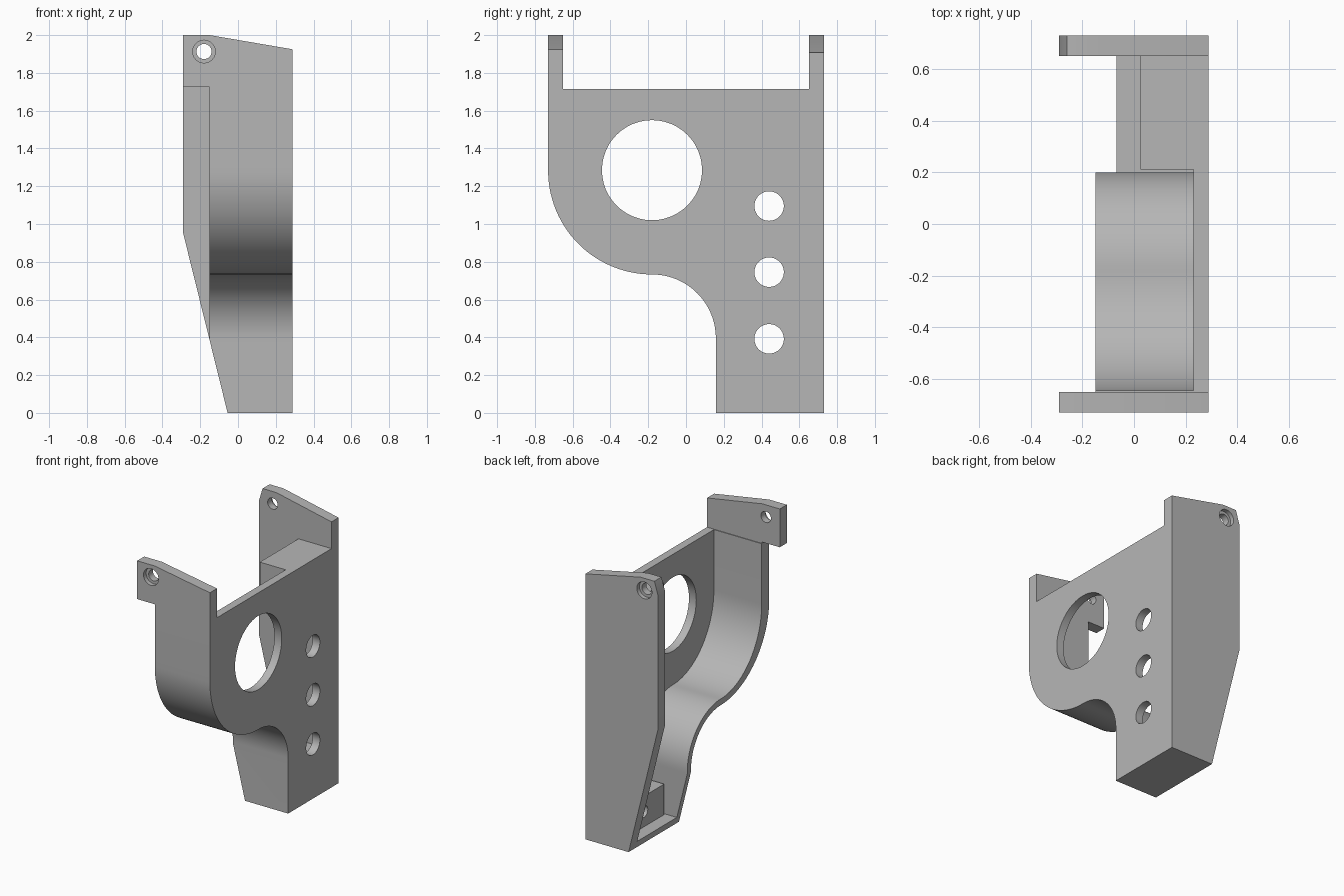
import bpy, bmesh
from math import sin, cos, pi
from mathutils import Vector

old = bpy.data.objects.get("Cube")
if old:
    bpy.data.objects.remove(old, do_unlink=True)

grey = bpy.data.materials.new("plain grey")
grey.use_nodes = True
grey.diffuse_color = (0.47, 0.47, 0.47, 1)
grey.node_tree.nodes["Principled BSDF"].inputs["Base Color"].default_value = (0.47, 0.47, 0.47, 1)


def prism(name, points, axis, low, high):
    """Extrude a flat outline: (y, z) points along x, or (x, z) points along y."""
    def place(p, d):
        return (d, p[0], p[1]) if axis == "x" else (p[0], d, p[1])
    bm = bmesh.new()
    face = bm.faces.new([bm.verts.new(place(p, low)) for p in points])
    out = bmesh.ops.extrude_face_region(bm, geom=[face])
    verts = [v for v in out["geom"] if isinstance(v, bmesh.types.BMVert)]
    shift = Vector(place((0, 0), high - low))
    bmesh.ops.translate(bm, vec=shift, verts=verts)
    bmesh.ops.recalc_face_normals(bm, faces=bm.faces)
    mesh = bpy.data.meshes.new(name)
    bm.to_mesh(mesh)
    bm.free()
    mesh.materials.append(grey)
    ob = bpy.data.objects.new(name, mesh)
    bpy.context.collection.objects.link(ob)
    return ob


def arc(cu, cz, ru, rz, start, end, n=28):
    return [(cu + ru * cos(start + (end - start) * i / n),
             cz + rz * sin(start + (end - start) * i / n)) for i in range(n + 1)]


def cylinder(name, u, z, r, axis, low, high):
    return prism(name, arc(u, z, r, r, 0, 2 * pi, 48)[:-1], axis, low, high)


def combine(target, tool, operation):
    mod = target.modifiers.new("combine", "BOOLEAN")
    mod.operation = operation
    mod.solver = "EXACT"
    mod.object = tool
    bpy.context.view_layer.update()
    result = bpy.data.meshes.new_from_object(
        target.evaluated_get(bpy.context.evaluated_depsgraph_get()))
    target.modifiers.clear()
    target.data = result
    bpy.data.objects.remove(tool, do_unlink=True)


LEFT, RIM, PLATE = 0.288, -0.15, 0.23
TOP = 1.715

# Shell: outer outline with an S-shaped underside
outer = [(0.69, 0), (0.69, TOP), (-0.73, TOP)]
outer += arc(-0.18, 1.283, 0.55, 0.55, pi, 1.5 * pi)
outer += arc(-0.18, 0.395, 0.338, 0.338, pi / 2, 0)[1:] + [(0.158, 0)]
bracket = prism("bracket", outer, "x", RIM, LEFT)

# Cavity leaving the side plate, rim and floor
inner = [(0.8, 0.05), (0.8, 2.2), (-0.645, 2.2)]
inner += arc(-0.18, 1.283, 0.465, 0.505, pi, 1.5 * pi)
inner += arc(-0.18, 0.395, 0.38, 0.383, pi / 2, 0)[1:] + [(0.2, 0.05)]
combine(bracket, prism("cavity", inner, "x", -0.6, PLATE), "DIFFERENCE")

# Slanted lower edge of the rim
slant = [(-0.29, 0.95), (-0.055, 0), (-0.0154, -0.16), (-0.6, -0.16), (-0.6, 0.95)]
combine(bracket, prism("slant", slant, "y", -1, 1), "DIFFERENCE")

# Round openings through the side plate
for u, z, r in [(-0.18, 1.285, 0.265), (0.44, 1.095, 0.078),
                (0.44, 0.745, 0.078), (0.44, 0.392, 0.078)]:
    combine(bracket, cylinder("opening", u, z, r, "x", 0.1, 0.4), "DIFFERENCE")

# Inner mounting blocks with blind screw holes
for low, high, hole in [(0.02, 0.27, 0.16), (1.48, TOP, 1.6)]:
    block = prism("block", [(0.212, low), (0.69, low), (0.69, high), (0.212, high)],
                  "x", 0.025, 0.26)
    combine(block, cylinder("screw_hole", 0.44, hole, 0.042, "x", -0.1, 0.2), "DIFFERENCE")
    combine(bracket, block, "UNION")

# Tall back wall
back = [(-0.055, 0), (LEFT, 0), (LEFT, 1.907), (-0.15, 2), (-0.26, 2),
        (-0.29, 1.9), (-0.29, 0.95)]
combine(bracket, prism("back_wall", back, "y", 0.65, 0.73), "UNION")

# Front tab with a stepped underside
tab = [(RIM, 1.6), (LEFT, 1.6), (LEFT, 1.925), (-0.15, 2), (-0.29, 2),
       (-0.29, 1.725), (RIM, 1.725)]
combine(bracket, prism("front_tab", tab, "y", -0.73, -0.65), "UNION")

# Counterbored pivot holes in both upright ends
for side in (-1, 1):
    for r, depth in [(0.04, 0.2), (0.06, 0.03)]:
        a, b = sorted((side * 0.8, side * (0.73 - depth)))
        combine(bracket, cylinder("pivot_hole", -0.18, 1.913, r, "y", a, b), "DIFFERENCE")

bpy.ops.object.select_all(action="DESELECT")
bracket.select_set(True)
bpy.context.view_layer.objects.active = bracket
bpy.ops.object.shade_smooth_by_angle(angle=0.5)
